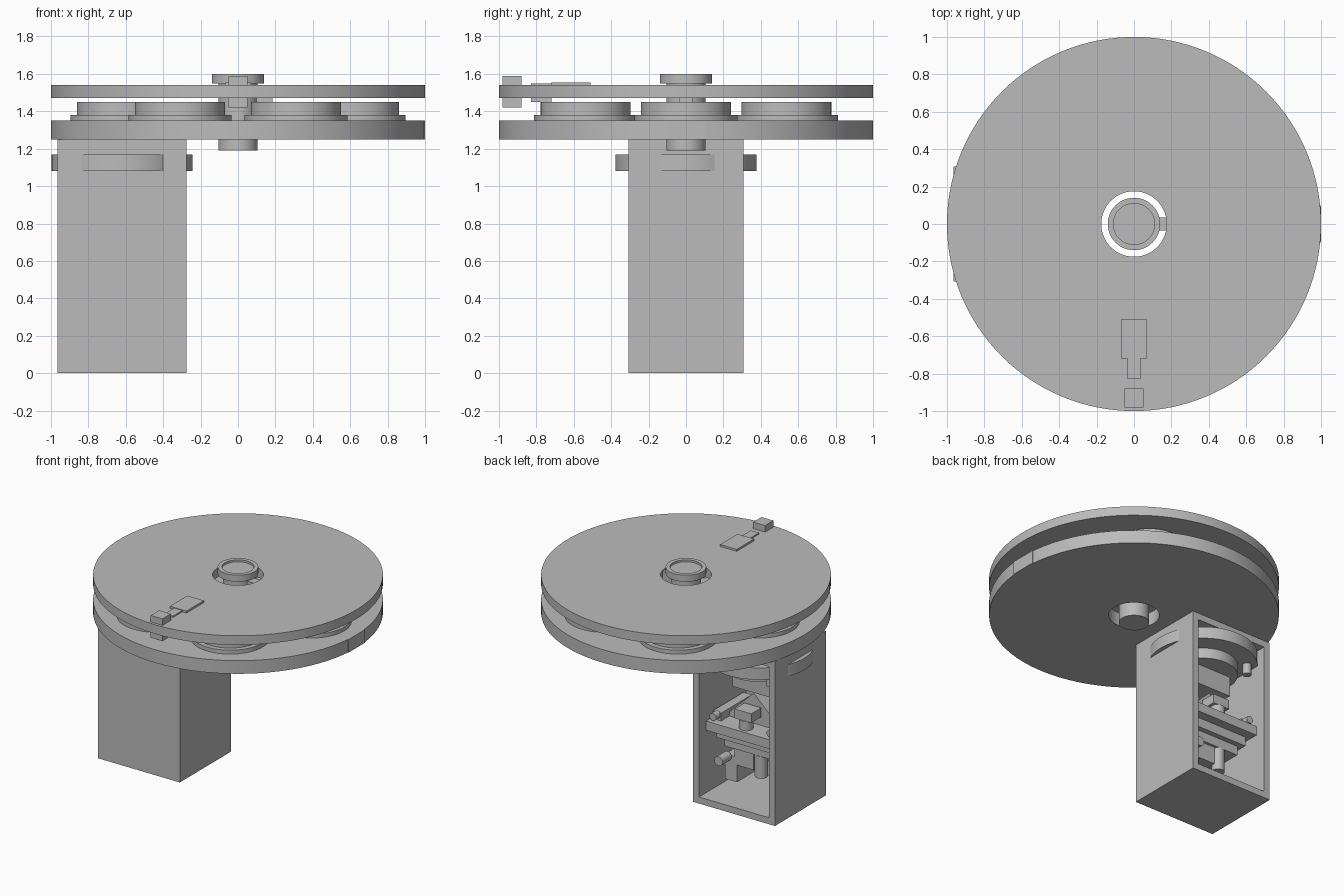
import bpy, bmesh
from math import pi, radians, cos, sin
from mathutils import Matrix, Vector

if "Cube" in bpy.data.objects:
    bpy.data.objects.remove(bpy.data.objects["Cube"], do_unlink=True)

grey = bpy.data.materials.new("plain grey")
grey.use_nodes = True
GREY = (0.5, 0.5, 0.5, 1)
grey.diffuse_color = GREY
grey.node_tree.nodes["Principled BSDF"].inputs["Base Color"].default_value = GREY


def finish(name, bm):
    """Turn a bmesh into an object, smooth except at sharp edges."""
    bmesh.ops.recalc_face_normals(bm, faces=bm.faces[:])
    for f in bm.faces:
        f.smooth = True
    for e in bm.edges:
        e.smooth = e.is_manifold and e.calc_face_angle(pi) < radians(30)
    mesh = bpy.data.meshes.new(name)
    bm.to_mesh(mesh)
    bm.free()
    mesh.materials.append(grey)
    obj = bpy.data.objects.new(name, mesh)
    bpy.context.collection.objects.link(obj)
    return obj


def box(name, xs, ys, zs):
    bm = bmesh.new()
    size = [b - a for a, b in (xs, ys, zs)]
    mid = Vector([(a + b) / 2 for a, b in (xs, ys, zs)])
    bmesh.ops.create_cube(bm, size=1, matrix=Matrix.Translation(mid) @ Matrix.Diagonal((*size, 1)))
    return finish(name, bm)


def lathe(name, profile, centre=(0, 0, 0), tilt=Matrix.Identity(4), steps=96):
    """Spin a closed (radius, height) profile round an axis."""
    bm = bmesh.new()
    vs = [bm.verts.new((r, 0, z)) for r, z in profile]
    es = [bm.edges.new((vs[i - 1], vs[i])) for i in range(len(vs))
          if profile[i - 1][0] > 0 or profile[i][0] > 0]
    bmesh.ops.spin(bm, geom=vs + es, cent=(0, 0, 0), axis=(0, 0, 1), angle=2 * pi, steps=steps)
    bmesh.ops.remove_doubles(bm, verts=bm.verts[:], dist=0.0005)
    bm.transform(Matrix.Translation(centre) @ tilt)
    return finish(name, bm)


def rod(name, radius, low, high, centre, tilt=Matrix.Identity(4)):
    return lathe(name, [(0, low), (radius, low), (radius, high), (0, high)], centre, tilt, 32)


# Two large wheels with a clearance hole in the middle
for name, low, high in (("lower_wheel", 1.25, 1.35), ("upper_wheel", 1.47, 1.54)):
    lathe(name, [(0.175, low), (1, low), (1, high), (0.175, high)], steps=128)
box("rim_tab", (0.95, 1.0), (-0.1, 0.1), (1.25, 1.35))

# Central hub with a rimmed cap and a key
lathe("hub", [(0, 1.19), (0.105, 1.19), (0.105, 1.55), (0.14, 1.55),
              (0.14, 1.6), (0.11, 1.6), (0.11, 1.585), (0, 1.585)])
box("hub_key", (0.06, 0.185), (-0.035, 0.035), (1.45, 1.53))

# Six stepped cells between the wheels
for i in range(6):
    a = i * pi / 3
    lathe("cell_%d" % (i + 1),
          [(0, 1.35), (0.275, 1.35), (0.275, 1.38), (0.24, 1.38), (0.24, 1.45), (0, 1.45)],
          (0.62 * cos(a), 0.62 * sin(a), 0))

# Index latch on the front of the upper wheel
box("latch_block", (-0.05, 0.05), (-0.98, -0.88), (1.42, 1.59))
box("latch_plate", (-0.07, 0.07), (-0.72, -0.51), (1.53, 1.555))
box("latch_arm", (-0.035, 0.035), (-0.83, -0.72), (1.45, 1.55))

# Housing: box open at the back, with wall thickness
CX = -0.62
bm = bmesh.new()
bmesh.ops.create_cube(bm, size=1, matrix=Matrix.Translation((CX, 0, 0.625))
                      @ Matrix.Diagonal((0.69, 0.615, 1.25, 1)))
bmesh.ops.delete(bm, geom=[f for f in bm.faces if f.normal.y > 0.9], context='FACES_ONLY')
housing = finish("housing", bm)
housing.data.shade_flat()
shell = housing.modifiers.new("walls", 'SOLIDIFY')
shell.thickness = 0.05
shell.offset = -1
shell.use_even_offset = True

# Thumb wheel that shows through the housing walls
lathe("thumb_wheel", [(0, 1.0), (0.24, 1.0), (0.24, 1.08), (0.377, 1.08), (0.377, 1.17), (0, 1.17)],
      (CX, 0, 0))
rod("thumb_wheel_pin", 0.03, 1.0, 1.08, (-0.85, 0.2, 0))
box("upper_block", (-0.78, -0.46), (-0.15, 0.1), (0.85, 1.0))

# Roof-shaped prism, ridge running front to back
bm = bmesh.new()
tri = bm.faces.new([bm.verts.new((CX + x, -0.15, z)) for x, z in ((-0.24, 0.6), (0.24, 0.6), (0, 0.83))])
ext = bmesh.ops.extrude_face_region(bm, geom=[tri], use_keep_orig=True)
bmesh.ops.translate(bm, vec=(0, 0.22, 0), verts=[v for v in ext["geom"] if isinstance(v, bmesh.types.BMVert)])
finish("prism", bm)

# Stage plates, rails and small fittings
sideways = Matrix.Rotation(pi / 2, 4, 'X')
box("stage_plate", (-0.91, -0.33), (-0.2, 0.23), (0.53, 0.6))
box("middle_plate", (-0.87, -0.37), (-0.2, 0.16), (0.46, 0.53))
box("lower_plate", (-0.83, -0.41), (-0.2, 0.12), (0.39, 0.46))
for side, x in (("left", -0.38), ("right", -0.86)):
    box(side + "_rail", (x - 0.035, x + 0.035), (-0.2, 0.17), (0.6, 0.66))
    rod(side + "_rail_knob", 0.028, -0.04, 0.02, (x, 0.18, 0.64), sideways)
rod("stage_post", 0.05, 0.6, 0.67, (CX, 0.16, 0))
box("stage_block", (CX - 0.07, CX + 0.07), (0.08, 0.2), (0.67, 0.74))
box("drive_block", (-0.64, -0.48), (-0.15, 0.1), (0.26, 0.39))
box("drive_foot", (-0.5, -0.4), (-0.1, 0.1), (0.13, 0.32))
rod("drive_knob", 0.035, -0.06, 0.05, (-0.42, 0.15, 0.31), sideways)
rod("adjusting_screw", 0.045, 0.22, 0.39, (-0.69, 0.08, 0))
